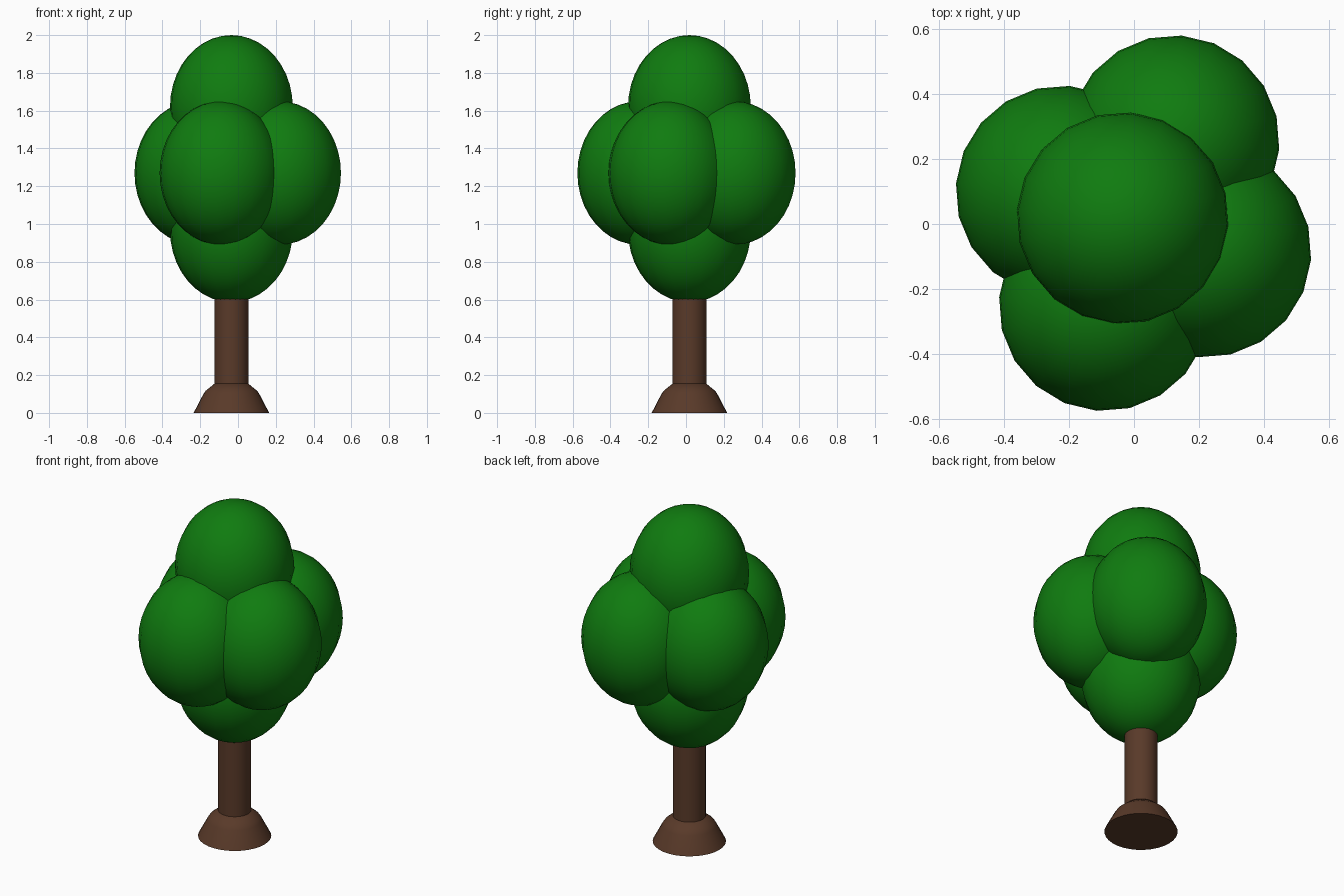
import bpy, bmesh, math
from mathutils import Matrix

if "Cube" in bpy.data.objects:
    bpy.data.objects.remove(bpy.data.objects["Cube"])

CX, CY = -0.035, 0.018  # trunk axis


def material(name, rgb):
    m = bpy.data.materials.new(name)
    m.diffuse_color = (*rgb, 1)
    m.use_nodes = True
    m.node_tree.nodes["Principled BSDF"].inputs["Base Color"].default_value = m.diffuse_color
    return m


def finish(name, bm, mat, loc, angle):
    me = bpy.data.meshes.new(name)
    bmesh.ops.recalc_face_normals(bm, faces=bm.faces)
    bm.to_mesh(me)
    bm.free()
    ob = bpy.data.objects.new(name, me)
    bpy.context.collection.objects.link(ob)
    ob.location = loc
    me.materials.append(mat)
    bpy.ops.object.select_all(action='DESELECT')
    ob.select_set(True)
    bpy.context.view_layer.objects.active = ob
    bpy.ops.object.shade_smooth_by_angle(angle=math.radians(angle))
    return ob


def turned(name, profile, mat, n=32):
    """Closed solid of revolution from (radius, height) points."""
    bm = bmesh.new()
    rings = [[bm.verts.new((r * math.cos(2 * math.pi * i / n),
                            r * math.sin(2 * math.pi * i / n), z))
              for i in range(n)] for r, z in profile]
    for a, b in zip(rings, rings[1:]):
        for i in range(n):
            j = (i + 1) % n
            bm.faces.new((a[i], a[j], b[j], b[i]))
    bm.faces.new(rings[0])
    bm.faces.new(rings[-1])
    return finish(name, bm, mat, (CX, CY, 0), 40)


def leaf_clump(name, x, y, z):
    bm = bmesh.new()
    bmesh.ops.create_uvsphere(bm, u_segments=20, v_segments=20, radius=1)
    bm.transform(Matrix.Diagonal((0.326, 0.326, 0.38, 1))
                 @ Matrix.Rotation(math.radians(-4.4), 4, 'Z'))
    return finish(name, bm, green, (x, y, z), 60)


green = material("leaf_green", (0.005, 0.2, 0.005))
brown = material("bark_brown", (0.1, 0.042, 0.022))

# Trunk and flared root base
turned("trunk", [(0.09, 0.0), (0.09, 0.8)], brown)
turned("root_base", [(0.2, 0), (0.148, 0.1), (0.136, 0.117), (0.088, 0.156)], brown)

# Foliage: one clump above, one below, four around
leaf_clump("foliage_top", CX, CY, 1.62)
leaf_clump("foliage_bottom", CX, CY, 0.966)
for side, x, y in (("left", -0.223, 0.1), ("right", 0.22, -0.085),
                   ("back", 0.122, 0.255), ("front", -0.09, -0.25)):
    leaf_clump("foliage_" + side, x, y, 1.27)
